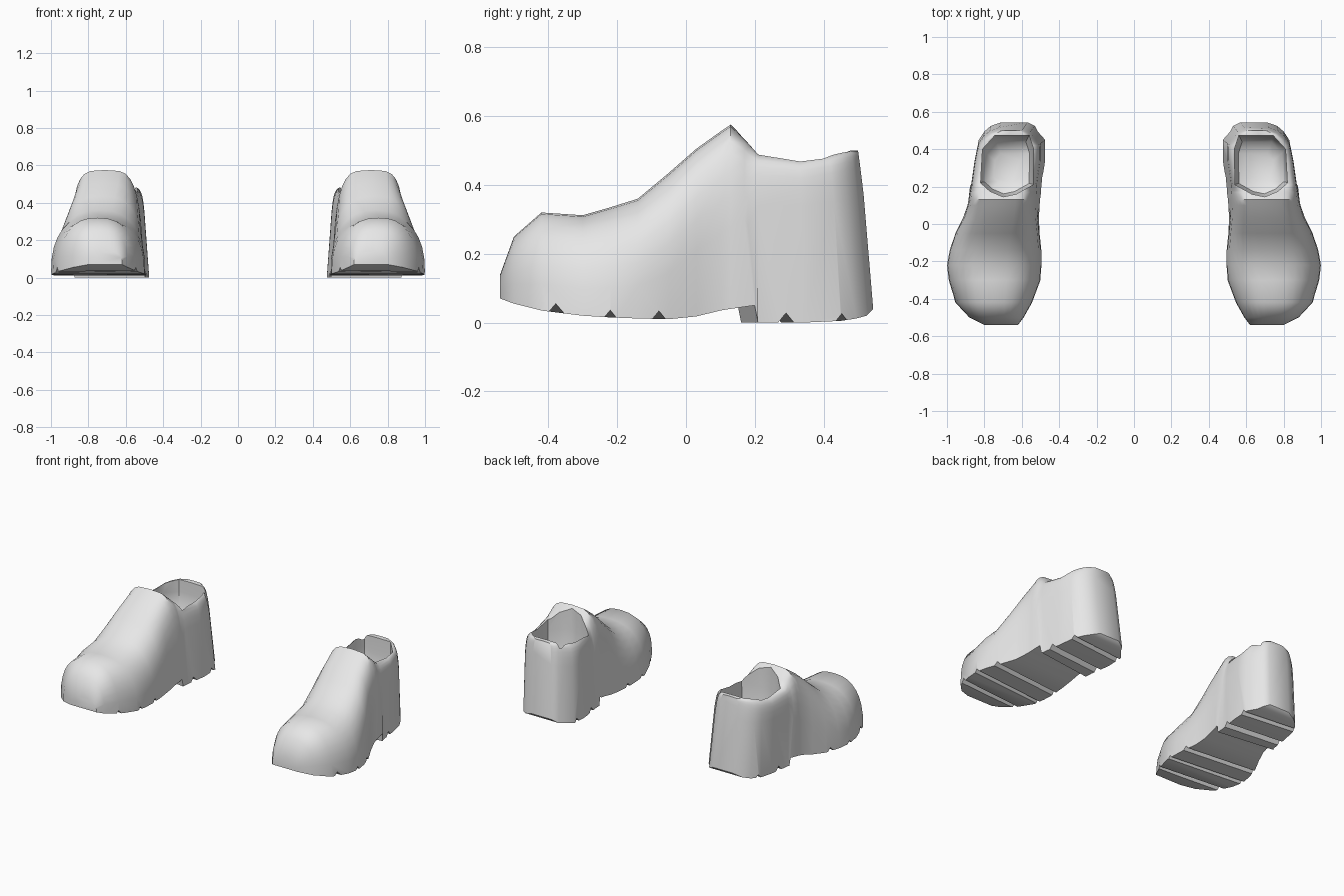
import bpy, bmesh, math
from mathutils import Matrix, Vector

if "Cube" in bpy.data.objects:
    bpy.data.objects.remove(bpy.data.objects["Cube"])

grey = bpy.data.materials.new("plain_grey")
grey.use_nodes = True
grey.diffuse_color = (0.8, 0.8, 0.8, 1)
grey.node_tree.nodes["Principled BSDF"].inputs["Base Color"].default_value = (0.8, 0.8, 0.8, 1)


def clamp(v):
    return max(0.0, min(1.0, v))


def loft(name, rings):
    """Skin a list of equal-length rings and cap both ends."""
    bm = bmesh.new()
    loops = [[bm.verts.new(p) for p in ring] for ring in rings]
    n = len(loops[0])
    for a, b in zip(loops, loops[1:]):
        for i in range(n):
            j = (i + 1) % n
            bm.faces.new((a[i], a[j], b[j], b[i]))
    bm.faces.new(loops[0])
    bm.faces.new(loops[-1])
    bmesh.ops.recalc_face_normals(bm, faces=bm.faces)
    mesh = bpy.data.meshes.new(name)
    bm.to_mesh(mesh)
    bm.free()
    mesh.materials.append(grey)
    ob = bpy.data.objects.new(name, mesh)
    bpy.context.collection.objects.link(ob)
    return ob


# Shoe sections from toe to heel: y, sole z, top z, inner x, outer x, roundness
STATIONS = [
    (-.54, .07, .14, .62, .80, .7),
    (-.50, .055, .25, .59, .88, .75),
    (-.42, .035, .32, .545, .955, .8),
    (-.30, .02, .312, .50, .99, .8),
    (-.22, .015, .335, .495, 1.0, .8),
    (-.14, .012, .36, .495, .985, .8),
    (-.05, .01, .435, .505, .955, .7),
    (.03, .018, .505, .508, .915, .58),
    (.10, .035, .555, .505, .89, .52),
    (.13, .04, .575, .502, .885, .5),
    (.17, .05, .535, .50, .877, .4),
    (.18, 0, .525, .498, .875, .38),
    (.21, 0, .49, .495, .868, .22),
    (.34, 0, .472, .475, .85, .2),
    (.45, .005, .487, .475, .83, .2),
    (.495, .012, .495, .515, .80, .2),
    (.525, .02, .50, .53, .765, .2),
    (.545, .04, .50, .57, .71, .2),
]
ARC = 16


def section(y, zb, zt, xi, xo, e):
    c, hw = (xi + xo) / 2, (xo - xi) / 2
    ankle = clamp((y + .05) / .2)
    heel = clamp((y - .3) / .2)
    pts = []
    for i in range(ARC + 1):
        t = math.pi * i / ARC
        s, k = max(0, math.sin(t)), math.cos(t)
        f = s ** e if 0 < i < ARC else 0
        z = zb + (zt - zb) * f
        side = math.copysign(abs(k) ** e, k) if i != ARC / 2 else 0
        x = c + .02 * ankle * f + hw * (1 - .08 * ankle * f) * side
        # the back leans in towards the collar
        yy = y - .045 * heel * (z / .5) ** 1.5
        # the front edge of the heel block runs at a slant
        if .15 < y < .2 and f == 0:
            yy += .13 * (x - .65)
        pts.append((x, yy, z))
    return pts


shoe = loft("left_shoe", [section(*s) for s in STATIONS])

# Foot opening, narrowing into a bowl
RIM = [(.56, .472), (.745, .472), (.81, .40), (.82, .22), (.77, .175),
       (.70, .145), (.63, .16), (.54, .21), (.537, .40)]
cx, cy = .68, .32
cutters = [loft("foot_opening_cutter", [
    [(cx + (x - cx) * k, cy + (y - cy) * k + dy, z) for x, y in RIM]
    for z, k, dy in ((.8, 1, 0), (.42, 1, 0), (.32, .97, 0), (.25, .85, -.01), (.22, .5, -.02))])]

# Slanted tread grooves across the sole
for y, top in ((-.40, .055), (-.245, .036), (-.10, .034), (.28, .028), (.445, .026)):
    tri = ((-.05, top - .06), (0, top), (.05, top - .06))
    cutters.append(loft("tread_groove_cutter", [
        [(x, y + dy + .1 * (x - .75), z) for dy, z in tri] for x in (.3, 1.2)]))

for cutter in cutters:
    cutter.hide_render = True
    mod = shoe.modifiers.new("cut", "BOOLEAN")
    mod.operation = "DIFFERENCE"
    mod.solver = "EXACT"
    mod.object = cutter
    bpy.context.view_layer.objects.active = shoe
    bpy.ops.object.modifier_apply(modifier=mod.name)
    bpy.data.objects.remove(cutter)

# Mirrored partner
other = shoe.copy()
other.data = shoe.data.copy()
other.name = "right_shoe"
bpy.context.collection.objects.link(other)
other.data.transform(Matrix.Scale(-1, 4, Vector((1, 0, 0))))
other.data.flip_normals()

bpy.ops.object.select_all(action="DESELECT")
for ob in (shoe, other):
    ob.select_set(True)
bpy.context.view_layer.objects.active = shoe
bpy.ops.object.shade_smooth_by_angle(angle=math.radians(45))
